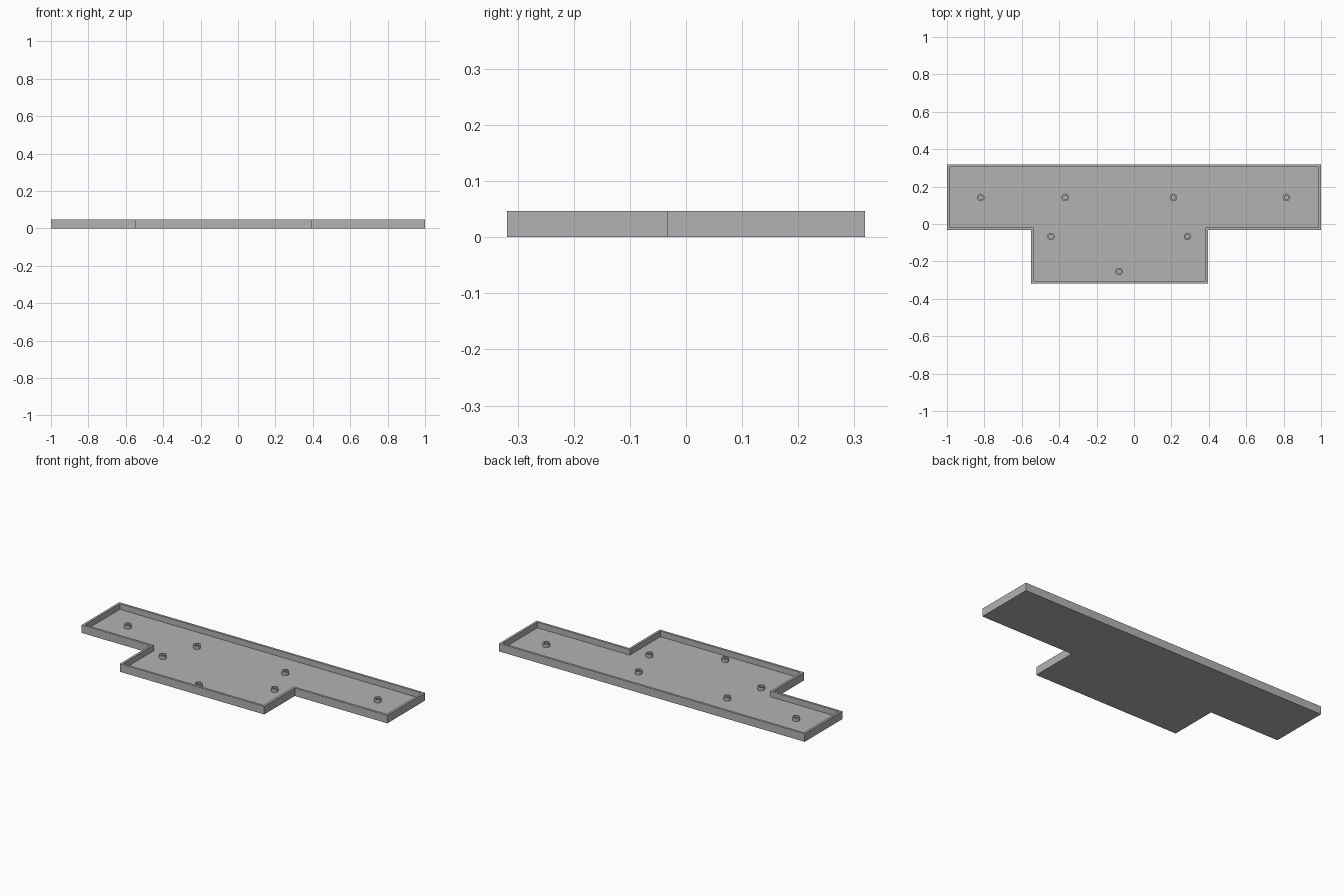
import bpy
import bmesh
import math

cube = bpy.data.objects.get("Cube")
if cube:
    bpy.data.objects.remove(cube, do_unlink=True)

WALL = 0.0135
FLOOR = 0.0135
HEIGHT = 0.047
BOSS_TOP = 0.034

grey = bpy.data.materials.new("plain grey")
grey.use_nodes = True
colour = (0.45, 0.45, 0.45, 1)
grey.diffuse_color = colour
grey.node_tree.nodes["Principled BSDF"].inputs["Base Color"].default_value = colour


def finish(name, bm):
    bmesh.ops.recalc_face_normals(bm, faces=bm.faces)
    mesh = bpy.data.meshes.new(name)
    bm.to_mesh(mesh)
    bm.free()
    mesh.materials.append(grey)
    obj = bpy.data.objects.new(name, mesh)
    bpy.context.collection.objects.link(obj)
    return obj


def outline(inset):
    """T-shaped plan, moved inward by the inset."""
    i = inset
    back, step, front = 0.319 - i, -0.033 + i, -0.319 + i
    left, right = 0.395 - i, -0.55 + i
    end = 1 - i
    return [(-end, back), (-end, step), (right, step), (right, front),
            (left, front), (left, step), (end, step), (end, back)]


def ring(bm, points, z):
    return [bm.verts.new((x, y, z)) for x, y in points]


def bridge(bm, a, b):
    for k in range(len(a)):
        n = (k + 1) % len(a)
        bm.faces.new((a[k], a[n], b[n], b[k]))


# Open tray: base, outer walls, rim, inner walls, floor
bm = bmesh.new()
rings = [ring(bm, outline(i), z) for i, z in
         ((0, 0), (0, HEIGHT), (WALL, HEIGHT), (WALL, FLOOR))]
for a, b in zip(rings, rings[1:]):
    bridge(bm, a, b)
bm.faces.new(rings[0])
bm.faces.new(rings[-1])
finish("tray", bm)


# Hollow screw bosses standing on the floor
def circle(radius, x, y, sides=32):
    return [(x + radius * math.cos(math.tau * k / sides),
             y + radius * math.sin(math.tau * k / sides)) for k in range(sides)]


def boss(name, x, y):
    bm = bmesh.new()
    loops = [ring(bm, circle(r, x, y), z) for r, z in
             ((0.02, FLOOR), (0.02, BOSS_TOP), (0.0115, BOSS_TOP), (0.0115, FLOOR))]
    for a, b in zip(loops, loops[1:]):
        bridge(bm, a, b)
    obj = finish(name, bm)
    bpy.ops.object.select_all(action="DESELECT")
    obj.select_set(True)
    bpy.context.view_layer.objects.active = obj
    bpy.ops.object.shade_smooth_by_angle(angle=math.radians(30))


for name, x, y in (("far_right", -0.82, 0.142), ("mid_right", -0.368, 0.142),
                   ("mid_left", 0.211, 0.142), ("far_left", 0.815, 0.142),
                   ("front_right", -0.444, -0.067), ("front_left", 0.286, -0.067),
                   ("front_centre", -0.08, -0.254)):
    boss(name + "_boss", x, y)
